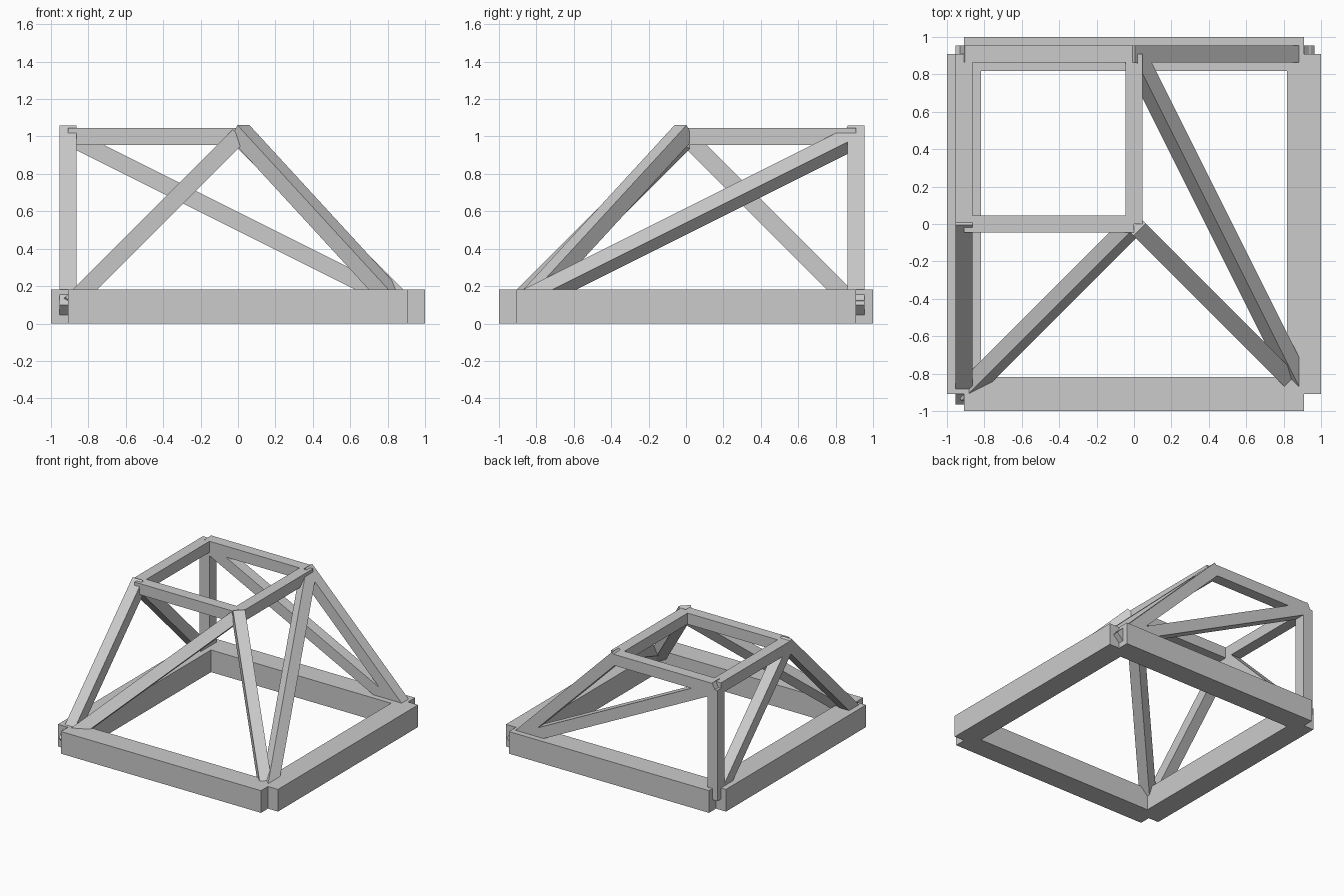
import bpy, bmesh
from mathutils import Vector, Matrix

if "Cube" in bpy.data.objects:
    bpy.data.objects.remove(bpy.data.objects["Cube"])

H = 0.909           # half spacing of the corner nodes
ZB, ZT = 0.091, 1.0  # node heights of base and top frames
UP, DEPTH = Vector((0, 0, 1)), Vector((0, 1, 0))


def bar(name, a, b, width, ea=0.0, eb=0.0, up=UP):
    """Square bar from a to b, lengthened by ea / eb at the ends, rolled towards up."""
    a, b = Vector(a), Vector(b)
    d = (b - a).normalized()
    a, b = a - d * ea, b + d * eb
    side = up.cross(d).normalized()
    top = d.cross(side)
    rot = Matrix((side, top, d)).transposed().to_4x4()
    scale = Matrix.Diagonal((width, width, (b - a).length, 1))
    bm = bmesh.new()
    bmesh.ops.create_cube(bm, size=1, matrix=Matrix.Translation((a + b) / 2) @ rot @ scale)
    bmesh.ops.recalc_face_normals(bm, faces=bm.faces)
    me = bpy.data.meshes.new(name)
    bm.to_mesh(me)
    bm.free()
    ob = bpy.data.objects.new(name, me)
    bpy.context.collection.objects.link(ob)
    return ob


# Nodes: four base corners, four top corners
base = {"front_left": (-H, -H, ZB), "front_right": (H, -H, ZB),
        "back_right": (H, H, ZB), "back_left": (-H, H, ZB)}
top = {"front_left": (-H, 0, ZT), "front_right": (0, 0, ZT),
       "back_right": (0, H, ZT), "back_left": (-H, H, ZT)}

# Heavy base frame and light top frame
corners = list(base)
sides = ["front", "right", "back", "left"]
for i, side in enumerate(sides):
    p, q = corners[i], corners[(i + 1) % 4]
    bar(f"base_{side}_beam", base[p], base[q], 0.182)
    bar(f"top_{side}_rail", top[p], top[q], 0.091)

# Upright post and sloping struts
T = 0.091
bar("back_left_post", base["back_left"], top["back_left"], T, up=DEPTH)
bar("left_strut", base["front_left"], top["front_left"], T, 0.033, 0.037)
bar("back_strut", base["back_right"], top["back_right"], T, 0.033, 0.037)
bar("left_brace", base["back_left"], top["front_left"], T, -0.02, 0.0)
bar("back_brace", base["back_right"], top["back_left"], T, 0.02, 0.02)
bar("front_left_strut", base["front_left"], top["front_right"], T, 0.0, -0.025, DEPTH)
bar("right_brace", base["front_right"], top["back_right"], T, -0.04, -0.01, DEPTH)
bar("front_right_strut", (0.868, -0.868, 0.09), (0.01, -0.01, 1.024), T)
